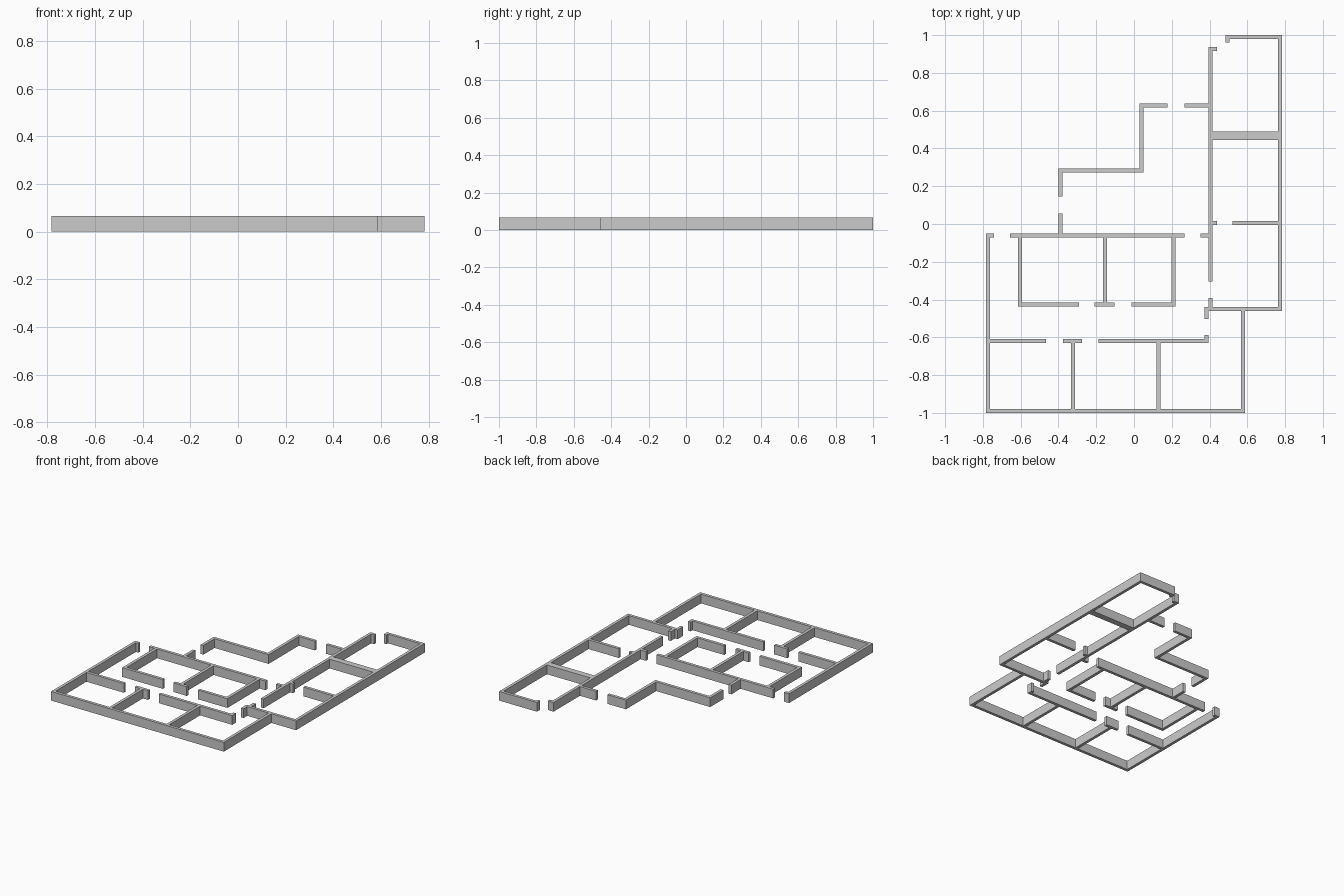
import bpy, bmesh

if "Cube" in bpy.data.objects:
    bpy.data.objects.remove(bpy.data.objects["Cube"])

H = 0.066      # wall height
T = 0.0212     # wall thickness
E = T / 2
rects = []     # plan footprints: x0, x1, y0, y1


def across(y, *spans, t=T):
    """Wall along x on centre line y, one piece per span (gaps are doorways)."""
    for a, b in spans:
        rects.append([round(v, 4) for v in (a, b, y - t / 2, y + t / 2)])


def along(x, *spans):
    """Wall along y on centre line x."""
    for a, b in spans:
        rects.append([round(v, 4) for v in (x - E, x + E, a, b)])


L, R, S, N = -0.783 + E, 0.783 - E, -1 + E, 1 - E   # outer centre lines
MID, HALL, SE = 0.406, -0.06, 0.577                 # wing wall, hall wall, south-east wall

# Outer walls of the south block
along(L, (-1, HALL + E))
across(S, (L - E, SE + E))
along(SE, (-1, -0.45))
across(-0.45, (0.385 - E, R + E))

# East wing: shell, entrance stubs and cross walls
along(R, (-0.45 - E, 1))
across(N, (0.484, R + E))
along(0.484 + E, (0.962, 1))
along(MID, (-0.305, 0.937), (-0.392, -0.45))
rects[-1][2:] = [-0.45, -0.392]
across(0.937 - E, (MID - E, 0.44))
across(0.467, (MID, R), t=0.045)
across(0.006, (MID, 0.44), (0.522, R))

# South row of rooms
across(-0.62, (L, -0.465), (-0.377, -0.274), (-0.187, 0.385 + E))
along(-0.324, (S, -0.62))
along(0.13, (S, -0.62))
along(0.385, (-0.503, -0.45), (-0.62, -0.587))

# Central rooms
across(HALL, (L - E, -0.742), (-0.657, 0.267), (0.352, MID))
across(-0.425, (-0.604 - E, -0.292), (-0.208, -0.102), (-0.012, 0.21 + E))
for x in (-0.604, -0.154, 0.21):
    along(x, (-0.425, HALL))

# Stepped north-west room
along(-0.388, (HALL, 0.056), (0.146, 0.284 + E))
across(0.284, (-0.388, 0.041 + E))
along(0.041, (0.284, 0.627 + E))
across(0.627, (0.041, 0.178), (0.268, MID))

# Merge all footprints into one clean sheet of quads
xs = sorted({v for r in rects for v in r[:2]})
ys = sorted({v for r in rects for v in r[2:]})
bm = bmesh.new()
grid = {}


def corner(i, j):
    if (i, j) not in grid:
        grid[i, j] = bm.verts.new((xs[i], ys[j], 0))
    return grid[i, j]


for i in range(len(xs) - 1):
    for j in range(len(ys) - 1):
        cx, cy = (xs[i] + xs[i + 1]) / 2, (ys[j] + ys[j + 1]) / 2
        if any(a < cx < b and c < cy < d for a, b, c, d in rects):
            bm.faces.new([corner(i, j), corner(i + 1, j),
                          corner(i + 1, j + 1), corner(i, j + 1)])

mesh = bpy.data.meshes.new("floor_plan_walls")
bm.to_mesh(mesh)
bm.free()
walls = bpy.data.objects.new("floor_plan_walls", mesh)
bpy.context.collection.objects.link(walls)

# Raise the footprint to wall height
raise_walls = walls.modifiers.new("wall_height", 'SOLIDIFY')
raise_walls.thickness = H
raise_walls.offset = 1
